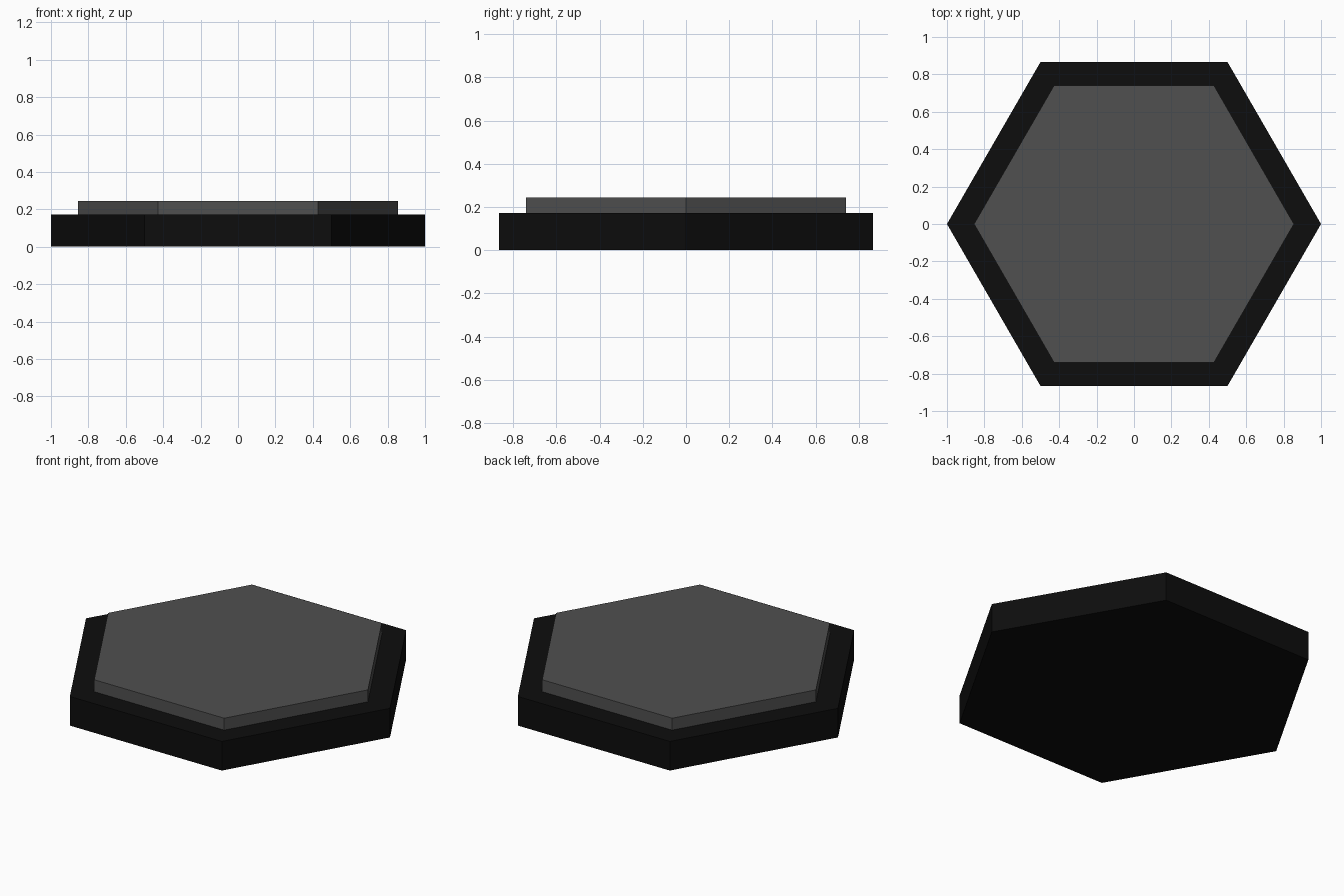
import bpy, bmesh, math

if "Cube" in bpy.data.objects:
    bpy.data.objects.remove(bpy.data.objects["Cube"])

def hex_prism(name, radius, z0, z1, color):
    bm = bmesh.new()
    ring = [bm.verts.new((radius * math.cos(i * math.pi / 3),
                          radius * math.sin(i * math.pi / 3), z0)) for i in range(6)]
    face = bm.faces.new(ring)
    ext = bmesh.ops.extrude_face_region(bm, geom=[face], use_keep_orig=True)
    top = [g for g in ext["geom"] if isinstance(g, bmesh.types.BMVert)]
    bmesh.ops.translate(bm, verts=top, vec=(0, 0, z1 - z0))
    bmesh.ops.recalc_face_normals(bm, faces=bm.faces)
    mesh = bpy.data.meshes.new(name)
    bm.to_mesh(mesh)
    bm.free()
    mat = bpy.data.materials.new(name + "_material")
    mat.diffuse_color = (*color, 1)
    mat.use_nodes = True
    mat.node_tree.nodes["Principled BSDF"].inputs["Base Color"].default_value = mat.diffuse_color
    mesh.materials.append(mat)
    obj = bpy.data.objects.new(name, mesh)
    bpy.context.collection.objects.link(obj)
    return obj

# Dark wide hexagonal base
hex_prism("base", 1.0, 0.0, 0.173, (0.004, 0.004, 0.004))
# Grey smaller hexagonal plate on top
hex_prism("top_plate", 0.855, 0.173, 0.244, (0.08, 0.08, 0.08))
